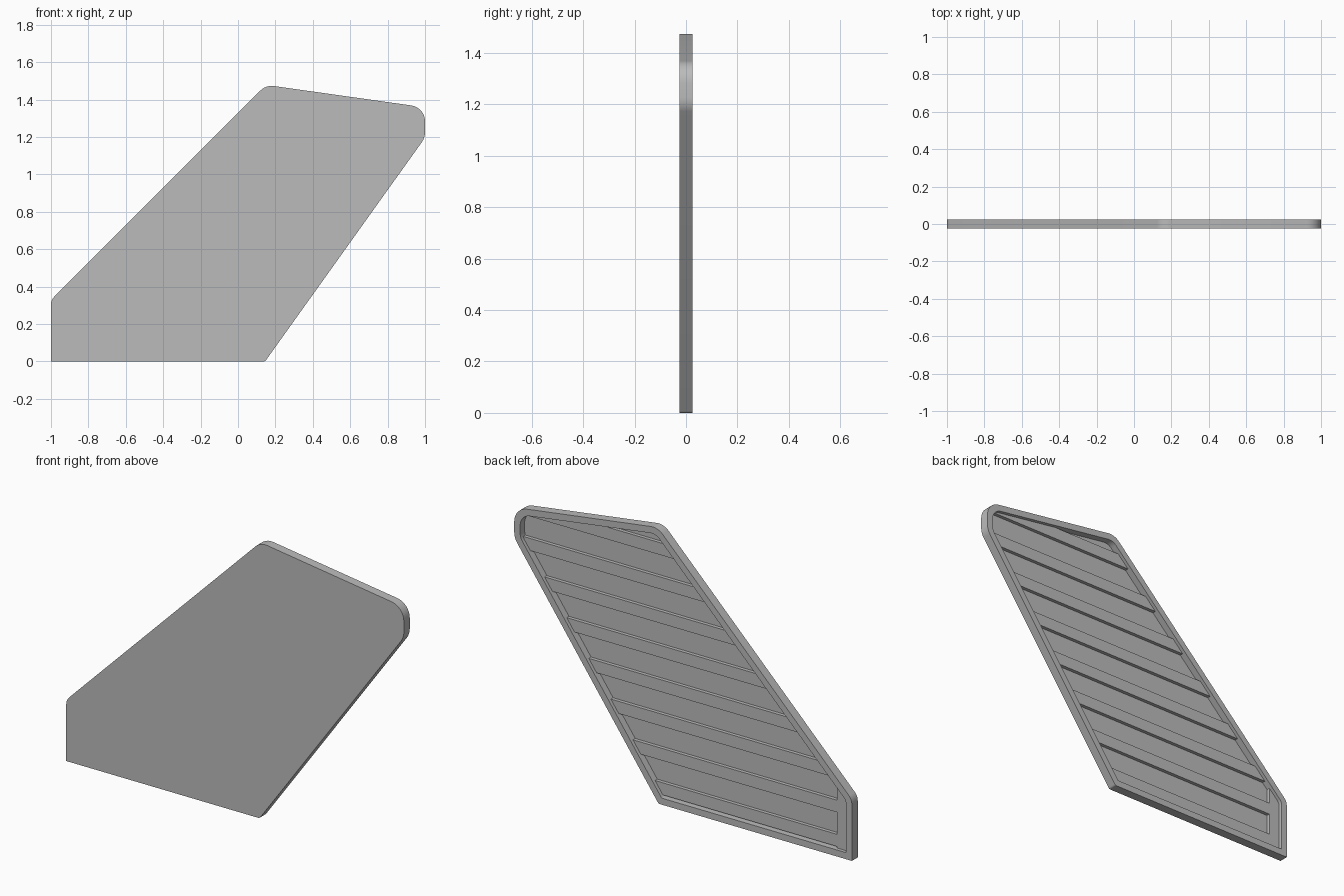
import bpy, bmesh, math
from mathutils import Vector

cube = bpy.data.objects.get("Cube")
if cube:
    bpy.data.objects.remove(cube)

# One plain grey for the whole panel
grey = bpy.data.materials.new("plain_grey")
grey.use_nodes = True
grey.diffuse_color = (0.5, 0.5, 0.5, 1)
grey.node_tree.nodes["Principled BSDF"].inputs["Base Color"].default_value = (0.5, 0.5, 0.5, 1)

# Outline corners in x, z (counter-clockwise), with length of each rounding
CORNERS = [(-1, 0), (0.145, 0), (1, 1.196), (1, 1.358), (0.15, 1.478), (-1, 0.328)]
ROUND = [0, 0.008, 0.03, 0.075, 0.042, 0.025]
FRONT, BACK = -0.025, 0.025
FLOOR, SLAT = -0.013, 0.006
RIM = 0.035


def inset(points, d):
    """Move every side of the outline inward by d."""
    pts = [Vector(p) for p in points]
    out = []
    for i, p in enumerate(pts):
        a = (p - pts[i - 1]).normalized()
        b = (pts[(i + 1) % len(pts)] - p).normalized()
        na, nb = Vector((-a.y, a.x)), Vector((-b.y, b.x))
        out.append(p + (na + nb) * d / (1 + na.dot(nb)))
    return out


def rounded(points, cuts, steps=8):
    """Replace each corner by a circular arc touching both sides."""
    pts = [Vector(p) for p in points]
    out = []
    for i, (p, t) in enumerate(zip(pts, cuts)):
        if t == 0:
            out.append(p)
            continue
        a = (pts[i - 1] - p).normalized()
        b = (pts[(i + 1) % len(pts)] - p).normalized()
        half = a.angle(b) / 2
        centre = p + (a + b).normalized() * t / math.cos(half)
        start = p + a * t - centre
        sweep = math.pi - 2 * half
        for k in range(steps + 1):
            w = sweep * k / steps
            c, s = math.cos(w), math.sin(w)
            out.append(centre + Vector((c * start.x - s * start.y, s * start.x + c * start.y)))
    return out


def loft(name, rings):
    """Solid through successive (outline, y) rings, capped at both ends."""
    bm = bmesh.new()
    loops = [[bm.verts.new((p.x, y, p.y)) for p in ring] for ring, y in rings]
    for lo, hi in zip(loops, loops[1:]):
        for i in range(len(lo)):
            bm.faces.new((lo[i - 1], lo[i], hi[i], hi[i - 1]))
    bm.faces.new(loops[0])
    bm.faces.new(loops[-1])
    return finish(name, bm)


def finish(name, bm):
    bmesh.ops.recalc_face_normals(bm, faces=bm.faces)
    mesh = bpy.data.meshes.new(name)
    bm.to_mesh(mesh)
    bm.free()
    mesh.materials.append(grey)
    obj = bpy.data.objects.new(name, mesh)
    bpy.context.collection.objects.link(obj)
    return obj


def activate(obj):
    bpy.ops.object.select_all(action='DESELECT')
    obj.select_set(True)
    bpy.context.view_layer.objects.active = obj


# Flat front plate with a raised rim around the back
outer = rounded(CORNERS, ROUND)
inner = rounded(inset(CORNERS, RIM), [r * 0.75 for r in ROUND])
tray = loft("front_plate_and_rim", [(outer, FRONT), (outer, BACK), (inner, BACK), (inner, FLOOR)])

# Ribbed back panel inside the rim
panel = loft("ribbed_back_panel", [(inner, FLOOR - 0.004), (inner, SLAT)])

# Horizontal grooves, closed at one end by a margin strip
bm = bmesh.new()
for k in range(-1, 8):
    low = 0.108 + 0.183 * k
    box = bmesh.ops.create_cube(bm, size=1)["verts"]
    bmesh.ops.scale(bm, vec=(2, 0.1, 0.118), verts=box)
    bmesh.ops.translate(bm, vec=(0.1, FLOOR + 0.05, low + 0.059), verts=box)
cutter = finish("groove_cutter", bm)
cutter.hide_render = True

cut = panel.modifiers.new("grooves", 'BOOLEAN')
cut.operation = 'DIFFERENCE'
cut.solver = 'EXACT'
cut.object = cutter
activate(panel)
bpy.ops.object.modifier_apply(modifier=cut.name)
bpy.data.objects.remove(cutter)

for obj in (tray, panel):
    activate(obj)
    bpy.ops.object.shade_smooth_by_angle(angle=math.radians(25))
